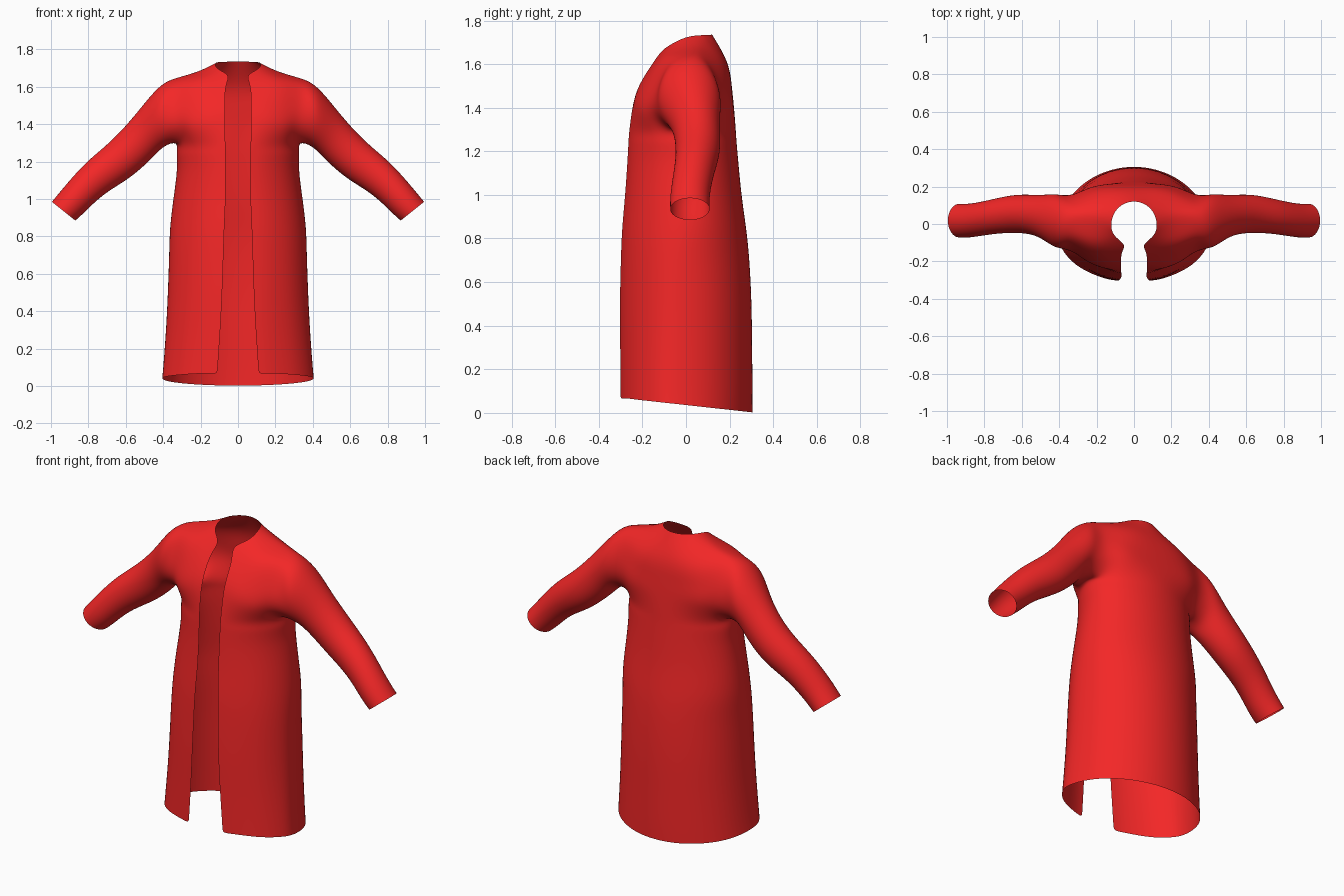
import bpy, bmesh
from math import sin, cos, asin, radians, pi
from mathutils import Vector

if "Cube" in bpy.data.objects:
    bpy.data.objects.remove(bpy.data.objects["Cube"])

bm = bmesh.new()
grid = {}          # (row, column): column 0 = front edge, 4 = side, 8 = centre back


def face(*vs):
    bm.faces.new(vs)


# Body below the armpit: z, front edge x, half width, y of widest point, front y, back y
body = [
    (0.00, .120, .405, -.05, -.310, .305),
    (0.12, .107, .398, -.05, -.310, .305),
    (0.30, .095, .385, -.04, -.310, .303),
    (0.50, .085, .375, -.03, -.310, .300),
    (0.70, .078, .368, -.02, -.305, .290),
    (0.85, .073, .362, .00, -.298, .275),
    (1.00, .067, .345, .01, -.285, .255),
    (1.15, .066, .327, .02, -.275, .240),
    (1.24, .067, .327, .02, -.270, .232),
    (1.30, .068, .335, .02, -.265, .228),
]
for r, (z, edge, a, cy, yf, yb) in enumerate(body):
    angles = [asin(edge / a)] + [radians(d) for d in (27, 48, 70, 90, 112, 135, 158, 180)]
    for c, t in enumerate(angles):
        x = 0 if c == 8 else a * sin(t)
        y = cy - cos(t) * ((cy - yf) if c < 4 else (yb - cy))
        zz = 0.036 - 0.11 * y if r == 0 else z      # hem dips toward the back
        grid[r, c] = bm.verts.new((x, y, zz))

# Chest and back panels above the armpit, ending at the neckline
upper = [
    [(.070, -.245, 1.40), (.16, -.235, 1.40), (.25, -.20, 1.39), (.32, -.15, 1.39),
     (.32, .155, 1.39), (.23, .195, 1.40), (.12, .215, 1.40), (0, .22, 1.40)],
    [(.070, -.215, 1.50), (.155, -.205, 1.50), (.245, -.175, 1.50), (.335, -.13, 1.50),
     (.33, .15, 1.50), (.23, .185, 1.50), (.12, .205, 1.50), (0, .21, 1.50)],
    [(.065, -.155, 1.60), (.14, -.14, 1.61), (.235, -.12, 1.61), (.34, -.085, 1.59),
     (.335, .115, 1.585), (.22, .155, 1.60), (.11, .18, 1.61), (0, .187, 1.61)],
    [(.055, -.11, 1.66), (.105, -.06, 1.695), (.22, -.05, 1.66), (.335, -.03, 1.632),
     (.335, .075, 1.63), (.215, .09, 1.665), (.085, .085, 1.733), (0, .12, 1.735)],
]
for i, row in enumerate(upper):
    for c, p in zip((0, 1, 2, 3, 5, 6, 7, 8), row):
        grid[10 + i, c] = bm.verts.new(p)

for r in range(13):
    for c in range(8):
        if r < 9 or c not in (3, 4):
            face(grid[r, c], grid[r, c + 1], grid[r + 1, c + 1], grid[r + 1, c])

# Shoulder seam joining front and back
seam = {c: bm.verts.new(p) for c, p in
        ((1, (.12, .01, 1.725)), (2, (.22, .03, 1.68)), (3, (.333, .03, 1.645)))}
for c in (1, 2):
    face(grid[13, c], grid[13, c + 1], seam[c + 1], seam[c])
    face(seam[c], seam[c + 1], grid[13, 7 - c], grid[13, 8 - c])

# Sleeve: rings (top x, top z, bottom x, bottom z, front y, back y) grown from the armhole
prev = ([grid[9, 4]] + [grid[r, 3] for r in range(9, 14)] + [seam[3]]
        + [grid[r, 5] for r in range(13, 8, -1)])
sleeve = [
    (.43, 1.59, .40, 1.275, -.125, .158),
    (.55, 1.45, .465, 1.215, -.070, .155),
    (.68, 1.31, .58, 1.115, -.048, .155),
    (.81, 1.195, .715, 1.025, -.055, .130),
    (.92, 1.075, .815, .935, -.070, .110),
    (.995, .985, .87, .885, -.072, .108),
]
for tx, tz, bx, bz, y0, y1 in sleeve:
    ring = []
    for k in range(12):
        u, v = cos(k * pi / 6) / 2, sin(k * pi / 6) / 2
        ring.append(bm.verts.new(((tx + bx) / 2 + (bx - tx) * u,
                                  (y0 + y1) / 2 - (y1 - y0) * v,
                                  (tz + bz) / 2 + (bz - tz) * u)))
    for k in range(12):
        j = (k + 1) % 12
        face(prev[k], prev[j], ring[j], ring[k])
    prev = ring

# Outward normals
bmesh.ops.recalc_face_normals(bm, faces=bm.faces)
bm.faces.ensure_lookup_table()
bm.normal_update()
if bm.faces[8 * 4].normal.y > 0:
    bmesh.ops.reverse_faces(bm, faces=bm.faces)

mesh = bpy.data.meshes.new("coat")
bm.to_mesh(mesh)
bm.free()
coat = bpy.data.objects.new("coat", mesh)
bpy.context.collection.objects.link(coat)
mesh.polygons.foreach_set("use_smooth", [True] * len(mesh.polygons))

mirror = coat.modifiers.new("mirror", 'MIRROR')
mirror.merge_threshold = 0.002
subdiv = coat.modifiers.new("smooth_cloth", 'SUBSURF')
subdiv.levels = subdiv.render_levels = 3

# Adjust the cage so the smoothed cloth passes through the points given above
targets = [v.co.copy() for v in mesh.vertices]
for _ in range(6):
    bpy.context.view_layer.update()
    smooth = coat.evaluated_get(bpy.context.evaluated_depsgraph_get()).data
    shifts = [t - smooth.vertices[i].co for i, t in enumerate(targets)]
    for v, t, s in zip(mesh.vertices, targets, shifts):
        v.co += s * 0.8
        if t.x == 0:
            v.co.x = 0
    mesh.update()
    coat.update_tag()

# Red cloth
red = bpy.data.materials.new("red_cloth")
red.diffuse_color = (0.9, 0.02, 0.02, 1)
red.use_nodes = True
red.node_tree.nodes["Principled BSDF"].inputs["Base Color"].default_value = red.diffuse_color
mesh.materials.append(red)
